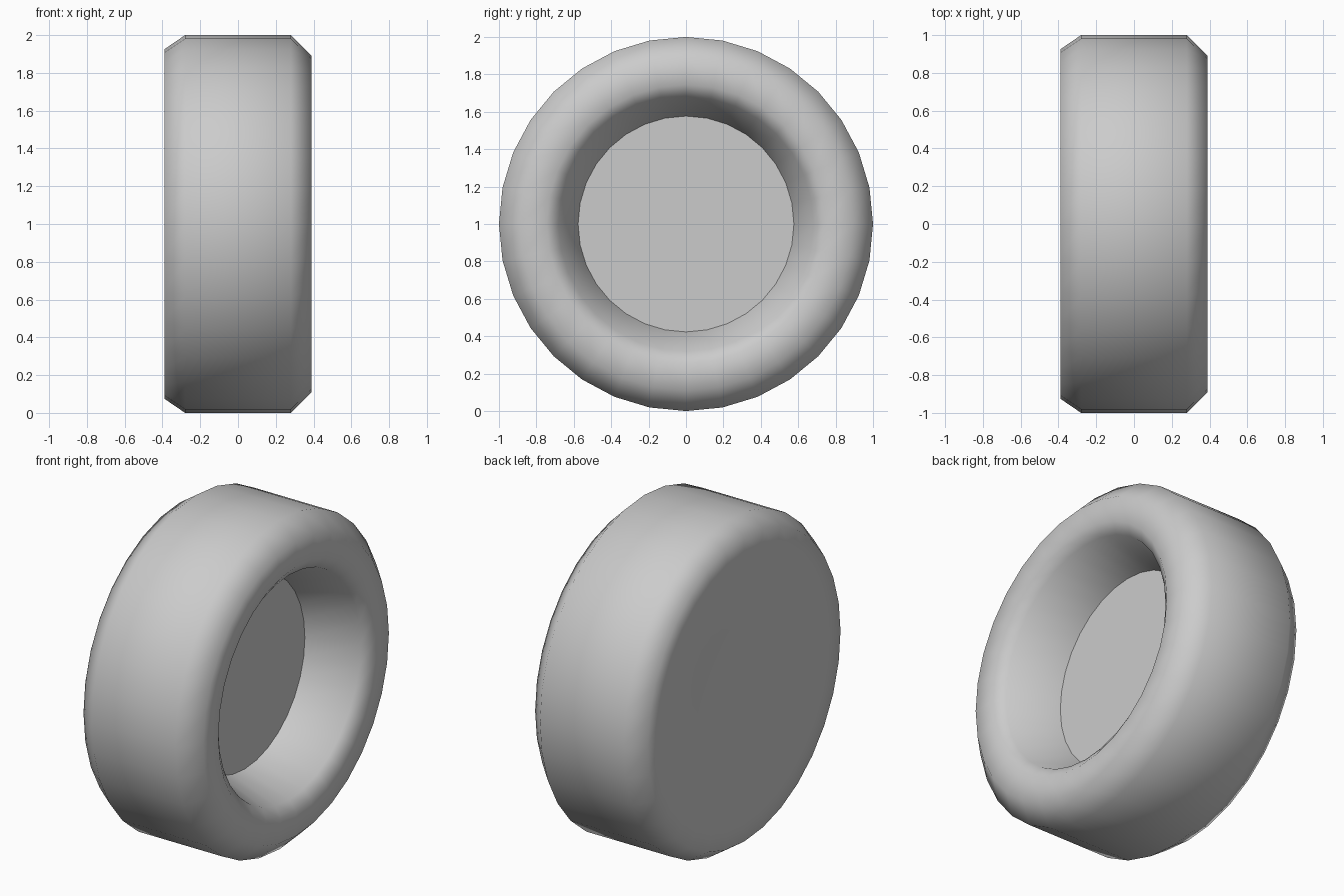
import bpy, bmesh
from math import sin, cos, pi

if "Cube" in bpy.data.objects:
    bpy.data.objects.remove(bpy.data.objects["Cube"])

SEGMENTS = 32
# (x, radius) from the dished back face, over the tread, into the recess
PROFILE = [(-0.36, 0.4), (-0.39, 0.80), (-0.39, 0.925), (-0.28, 1.0), (0.28, 1.0),
           (0.39, 0.89), (0.39, 0.745), (0.345, 0.682), (0.045, 0.577)]
BACK_CENTRE = -0.34


def ring(bm, x, r):
    return [bm.verts.new((x, r * sin(2 * pi * i / SEGMENTS),
                          1 + r * cos(2 * pi * i / SEGMENTS)))
            for i in range(SEGMENTS)]


bm = bmesh.new()
rings = [ring(bm, x, r) for x, r in PROFILE]

# back rim, tread, shoulders, side wall and recess wall
for a, b in zip(rings, rings[1:]):
    for i in range(SEGMENTS):
        j = (i + 1) % SEGMENTS
        bm.faces.new((a[i], a[j], b[j], b[i]))

# shallow dished back
centre = bm.verts.new((BACK_CENTRE, 0, 1))
for i in range(SEGMENTS):
    bm.faces.new((centre, rings[0][(i + 1) % SEGMENTS], rings[0][i]))

# flat recessed disc
disc = bm.faces.new(rings[-1])
bmesh.ops.recalc_face_normals(bm, faces=bm.faces)

# smooth everywhere, with a crisp edge round the disc
for f in bm.faces:
    f.smooth = True
for e in disc.edges:
    e.smooth = False

mesh = bpy.data.meshes.new("wheel")
bm.to_mesh(mesh)
bm.free()
wheel = bpy.data.objects.new("wheel", mesh)
bpy.context.collection.objects.link(wheel)
